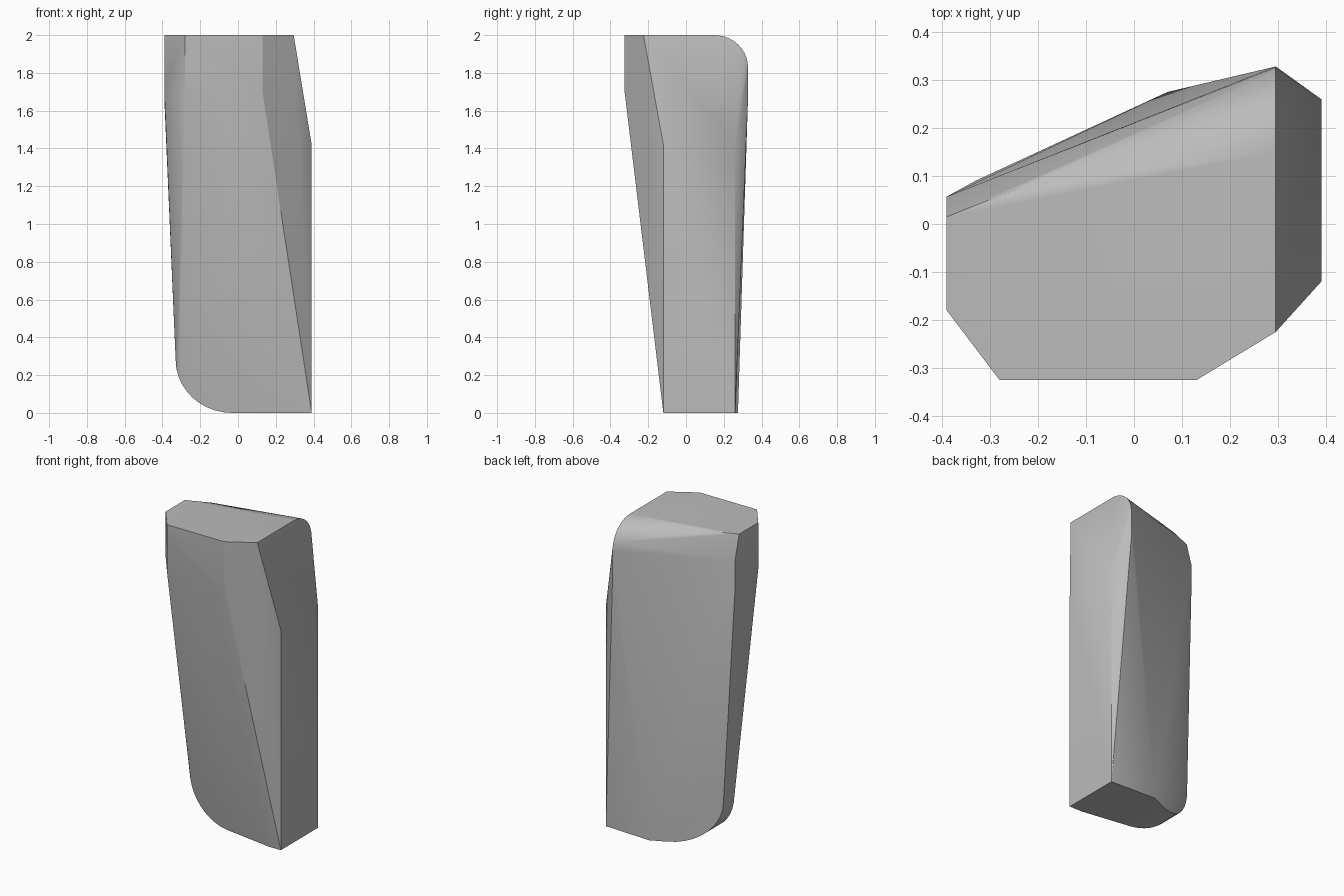
import bpy, bmesh
from math import sin, cos, pi, radians
from mathutils import Vector

cube = bpy.data.objects.get("Cube")
if cube:
    bpy.data.objects.remove(cube, do_unlink=True)

grey = bpy.data.materials.new("stone_grey")
grey.use_nodes = True
COLOUR = (0.5, 0.5, 0.5, 1)
grey.diffuse_color = COLOUR
grey.node_tree.nodes["Principled BSDF"].inputs["Base Color"].default_value = COLOUR


def corner_arc(start, corner, end, steps=10):
    """Quarter ellipse from start to end, bulging towards corner."""
    start, corner, end = map(Vector, (start, corner, end))
    centre = start + end - corner
    return [centre + (start - centre) * cos(t) + (end - centre) * sin(t)
            for t in (i / steps * pi / 2 for i in range(steps + 1))]


points = []

# Upper block: upright sides below the flat top
for x, y, low in ((-.39, -.18, 1.7), (-.28, -.325, 1.7), (.13, -.325, 1.7)):
    points += [(x, y, 2), (x, y, low)]
points += [(.295, -.225, 2), (-.24, .075, 2), (-.39, .015, 2)]

# Rounded upper back edge, fading to a small bevel on the right
points += corner_arc((.295, .15, 2), (.295, .328, 2), (.295, .328, 1.83))
for x, y in ((.295, .328), (-.39, .057)):
    points += [(x, y, 1.845 if x < 0 else 1.83), (x, y, 1.66)]

# Upright left side and flat base
for y in (-.12, .26):
    points += [(.39, y, 0), (.39, y, 1.42)]
points += [(.3, -.12, 0), (.07, .275, 0)]

# Rounded lower right corner, front and back edges
points += corner_arc((-.03, -.07, 0), (-.33, -.02, 0), (-.33, -.02, .28))
points += corner_arc((-.03, .228, 0), (-.33, .09, 0), (-.33, .09, .28))

# Wrap the profile points into one solid
bm = bmesh.new()
for p in points:
    bm.verts.new(p)
bmesh.ops.remove_doubles(bm, verts=bm.verts, dist=.001)
hull = bmesh.ops.convex_hull(bm, input=bm.verts)
spare = [v for v in bm.verts if not v.link_faces]
bmesh.ops.delete(bm, geom=spare, context='VERTS')
bmesh.ops.dissolve_limit(bm, angle_limit=radians(.8), verts=bm.verts, edges=bm.edges)
bmesh.ops.recalc_face_normals(bm, faces=bm.faces)

mesh = bpy.data.meshes.new("stone_block")
bm.to_mesh(mesh)
bm.free()
mesh.materials.append(grey)
block = bpy.data.objects.new("stone_block", mesh)
bpy.context.collection.objects.link(block)
bpy.context.view_layer.objects.active = block
block.select_set(True)
bpy.ops.object.shade_smooth_by_angle(angle=radians(30))
